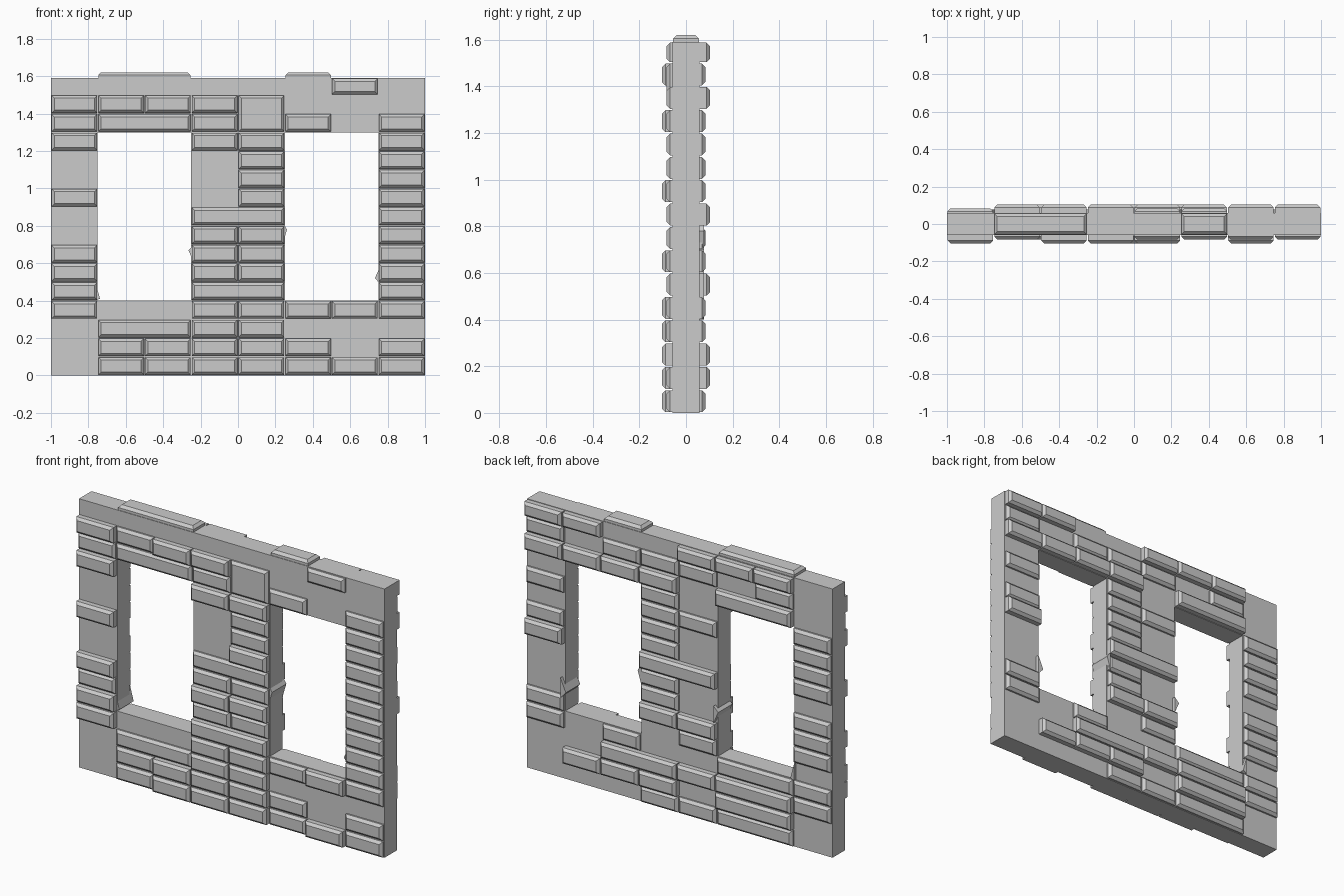
import bpy, bmesh
from mathutils import Vector

if "Cube" in bpy.data.objects:
    bpy.data.objects.remove(bpy.data.objects["Cube"])

CORE = 0.058      # half thickness of the plain wall
TOP = 1.59


def finish(bm, name):
    bmesh.ops.recalc_face_normals(bm, faces=bm.faces)
    me = bpy.data.meshes.new(name)
    bm.to_mesh(me)
    bm.free()
    ob = bpy.data.objects.new(name, me)
    bpy.context.collection.objects.link(ob)
    return ob


def stone(bm, a0, a1, b0, b1, start, end, place, chamfer=0.015):
    """Block with a chamfered outer face, extruded along the third axis."""
    step = chamfer if end > start else -chamfer
    rings = []
    for inset, c in ((0.003, start), (0.003, end - step), (0.003 + chamfer, end)):
        pts = ((a0 + inset, b0 + inset), (a1 - inset, b0 + inset),
               (a1 - inset, b1 - inset), (a0 + inset, b1 - inset))
        rings.append([bm.verts.new(place(a, b, c)) for a, b in pts])
    for lo, hi in zip(rings, rings[1:]):
        for i in range(4):
            j = (i + 1) % 4
            bm.faces.new((lo[i], lo[j], hi[j], hi[i]))
    bm.faces.new(rings[0])
    bm.faces.new(rings[-1])


# Plain wall with two window openings
bm = bmesh.new()
xs, zs = (-1, -.75, -.25, .25, .75, 1), (0, .4, 1.3, TOP)
grid = [[bm.verts.new((x, -CORE, z)) for x in xs] for z in zs]
for r in range(3):
    for c in range(5):
        if not (r == 1 and c in (1, 3)):
            bm.faces.new((grid[r][c], grid[r][c + 1], grid[r + 1][c + 1], grid[r + 1][c]))
ext = bmesh.ops.extrude_face_region(bm, geom=bm.faces[:])
bmesh.ops.translate(bm, vec=(0, 2 * CORE, 0),
                    verts=[v for v in ext['geom'] if isinstance(v, bmesh.types.BMVert)])
finish(bm, "wall_core")

# Stones on each face: row (tenths of a unit) -> spans in quarter units (start, end[, rows high])
FRONT = {
    15: [(2, 3)],
    14: [(-4, -3), (-3, -2), (-2, -1), (-1, 0)],
    13: [(-4, -3), (-3, -1), (-1, 0), (0, 1, 2), (1, 2), (3, 4)],
    12: [(-4, -3), (-1, 0), (0, 1), (3, 4)],
    11: [(0, 1), (3, 4)],
    10: [(0, 1), (3, 4)],
    9: [(-4, -3), (0, 1), (3, 4)],
    8: [(-1, 1), (3, 4)],
    7: [(-1, 0), (0, 1), (3, 4)],
    6: [(-4, -3), (-1, 0), (0, 1), (3, 4)],
    5: [(-4, -3), (-1, 0), (0, 1), (3, 4)],
    4: [(-4, -3), (-1, 1), (3, 4)],
    3: [(-4, -3), (-1, 0), (0, 1), (1, 2), (2, 3), (3, 4)],
    2: [(-3, -1), (-1, 0), (0, 1)],
    1: [(-3, -2), (-2, -1), (-1, 0), (0, 1), (1, 2), (3, 4)],
    0: [(-3, -2), (-2, -1), (-1, 0), (0, 1), (1, 2), (2, 3), (3, 4)],
}
BACK = {
    15: [(3, 4), (2, 3), (-1, 0), (-2, -1), (-3, -2)],
    14: [(3, 4), (1, 2), (0, 1), (-1, 0), (-3, -2)],
    13: [(3, 4), (2, 3), (1, 2), (0, 1), (-3, -1)],
    12: [(0, 1), (-4, -3)],
    11: [(3, 4), (0, 1), (-1, 0), (-4, -3)],
    10: [(0, 1), (-4, -3)],
    9: [(3, 4), (0, 1), (-4, -3)],
    8: [(3, 4), (-1, 1)],
    7: [(0, 1), (-4, -3)],
    6: [(0, 1), (-4, -3)],
    5: [(0, 1), (-1, 0), (-4, -3)],
    4: [(3, 4), (-1, 0)],
    3: [(3, 4), (1, 2), (-3, -1), (-4, -3)],
    2: [(0, 2), (-1, 0), (-3, -1), (-4, -3)],
    1: [(2, 3), (1, 2), (0, 1), (-3, -1)],
    0: [(0, 1), (-1, 0), (-3, -1)],
}


def face_stones(name, rows, side, proud_rows, proud_cols):
    bm = bmesh.new()
    for row, spans in rows.items():
        for s in spans:
            high = s[2] if len(s) > 2 else 1
            proud = row in proud_rows and s[0] in proud_cols
            depth = 0.103 if proud else 0.083
            stone(bm, s[0] / 4, s[1] / 4, row / 10, min((row + high) / 10, TOP),
                  side * (CORE - 0.01), side * depth, lambda a, b, c: Vector((a, c, b)))
    finish(bm, name)


face_stones("front_stones", FRONT, -1, (14, 12, 9, 6, 4, 3, 2, 1, 0), (-4, -2, -1, 0, 2))
face_stones("back_stones", BACK, 1, (15, 13, 8, 5, 2, 1), (-3, -2, -1, 0, 1, 2, 3))

# Cap stones on the top edge
bm = bmesh.new()
for x0, x1 in ((-.75, -.25), (.25, .5)):
    stone(bm, x0, x1, -CORE, CORE, TOP - .01, 1.62, lambda a, b, c: Vector((a, b, c)))
finish(bm, "cap_stones")

# Chipped wedges jutting into the window reveals: edge x, direction, z low, z peak, z high
bm = bmesh.new()
for x, d, z0, zp, z1 in ((-.25, -.015, .6, .67, .7), (.25, .012, .7, .78, .82),
                         (.75, -.018, .48, .52, .6), (-.75, .012, .4, .41, .5)):
    tri = [(x - d, z0), (x + d, zp), (x - d, z1)]
    a = [bm.verts.new((px, -CORE + .002, pz)) for px, pz in tri]
    b = [bm.verts.new((px, CORE + .02, pz)) for px, pz in tri]
    bm.faces.new(a)
    bm.faces.new(b)
    for i in range(3):
        j = (i + 1) % 3
        bm.faces.new((a[i], a[j], b[j], b[i]))
finish(bm, "reveal_chips")
